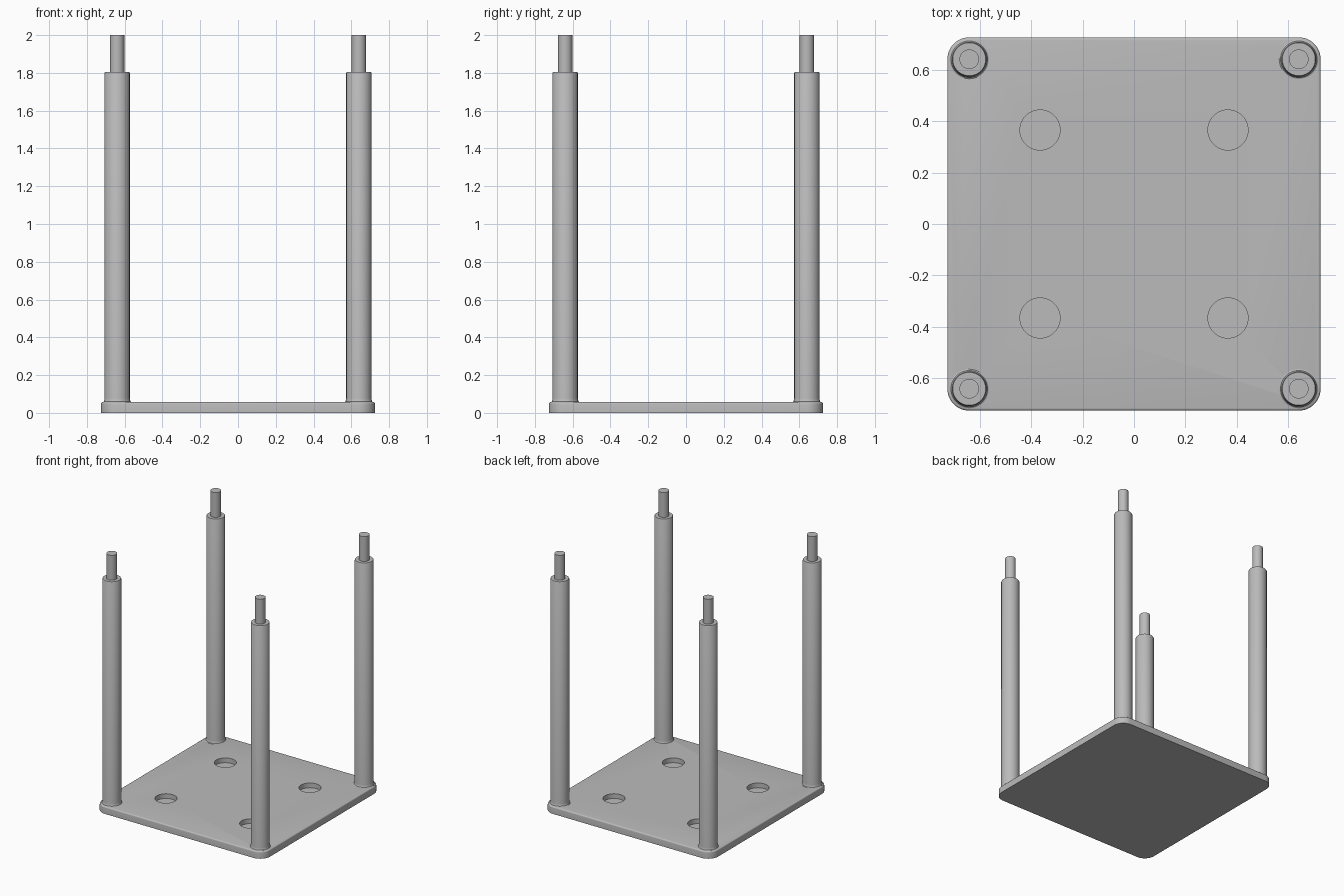
import bpy, bmesh, math

if "Cube" in bpy.data.objects:
    bpy.data.objects.remove(bpy.data.objects["Cube"])

HALF, CORNER, THICK, EDGE = 0.725, 0.085, 0.057, 0.01
LEG_POS, HOLE_POS = 0.64, 0.365
SIGNS = [(-1, -1), (1, -1), (1, 1), (-1, 1)]

grey = bpy.data.materials.new("plain grey")
grey.diffuse_color = (0.5, 0.5, 0.5, 1)
grey.use_nodes = True
grey.node_tree.nodes["Principled BSDF"].inputs["Base Color"].default_value = grey.diffuse_color


def add_object(name, bm):
    bmesh.ops.recalc_face_normals(bm, faces=bm.faces)
    mesh = bpy.data.meshes.new(name)
    bm.to_mesh(mesh)
    bm.free()
    mesh.materials.append(grey)
    obj = bpy.data.objects.new(name, mesh)
    bpy.context.collection.objects.link(obj)
    return obj


def smooth(obj):
    bpy.ops.object.select_all(action='DESELECT')
    obj.select_set(True)
    bpy.context.view_layer.objects.active = obj
    bpy.ops.object.shade_smooth_by_angle(angle=math.radians(35))


def stack(rings):
    """Join closed rings of points from bottom to top and cap both ends."""
    bm = bmesh.new()
    loops = [[bm.verts.new(p) for p in ring] for ring in rings]
    n = len(loops[0])
    for low, high in zip(loops, loops[1:]):
        for i in range(n):
            j = (i + 1) % n
            bm.faces.new((low[i], low[j], high[j], high[i]))
    bm.faces.new(loops[0][::-1])
    bm.faces.new(loops[-1])
    return bm


def circle(x, y, z, r, n=48):
    return [(x + r * math.cos(2 * math.pi * i / n),
             y + r * math.sin(2 * math.pi * i / n), z) for i in range(n)]


def rounded_square(inset, z, steps=10):
    pts = []
    c, r = HALF - CORNER, CORNER - inset
    for k, (sx, sy) in enumerate(SIGNS):
        for i in range(steps + 1):
            a = math.pi + k * math.pi / 2 + i / steps * math.pi / 2
            pts.append((sx * c + r * math.cos(a), sy * c + r * math.sin(a), z))
    return pts


# Base plate with a rounded upper edge
rings = [rounded_square(0, 0)]
for i in range(5):
    a = i / 4 * math.pi / 2
    rings.append(rounded_square(EDGE * (1 - math.cos(a)),
                                THICK - EDGE + EDGE * math.sin(a)))
plate = add_object("base_plate", stack(rings))

# Four shallow round sockets cut into the plate
for sx, sy in SIGNS:
    x, y = sx * HOLE_POS, sy * HOLE_POS
    cutter = add_object("socket_cutter",
                        stack([circle(x, y, 0.02, 0.078), circle(x, y, 0.2, 0.078)]))
    cutter.hide_render = True
    cutter.hide_set(True)
    mod = plate.modifiers.new("socket", 'BOOLEAN')
    mod.operation = 'DIFFERENCE'
    mod.solver = 'EXACT'
    mod.object = cutter
smooth(plate)

# Posts: filleted foot, shaft, shoulder and narrow top pin
profile = [(0.076, THICK - 0.005), (0.076, THICK), (0.071, THICK + 0.003),
           (0.068, THICK + 0.012), (0.067, THICK + 0.02), (0.067, 1.8),
           (0.064, 1.806), (0.038, 1.806), (0.038, 2.0)]
for sx, sy in SIGNS:
    name = ("front" if sy < 0 else "back") + ("_left" if sx < 0 else "_right") + "_post"
    post = add_object(name, stack([circle(sx * LEG_POS, sy * LEG_POS, z, r)
                                   for r, z in profile]))
    smooth(post)
